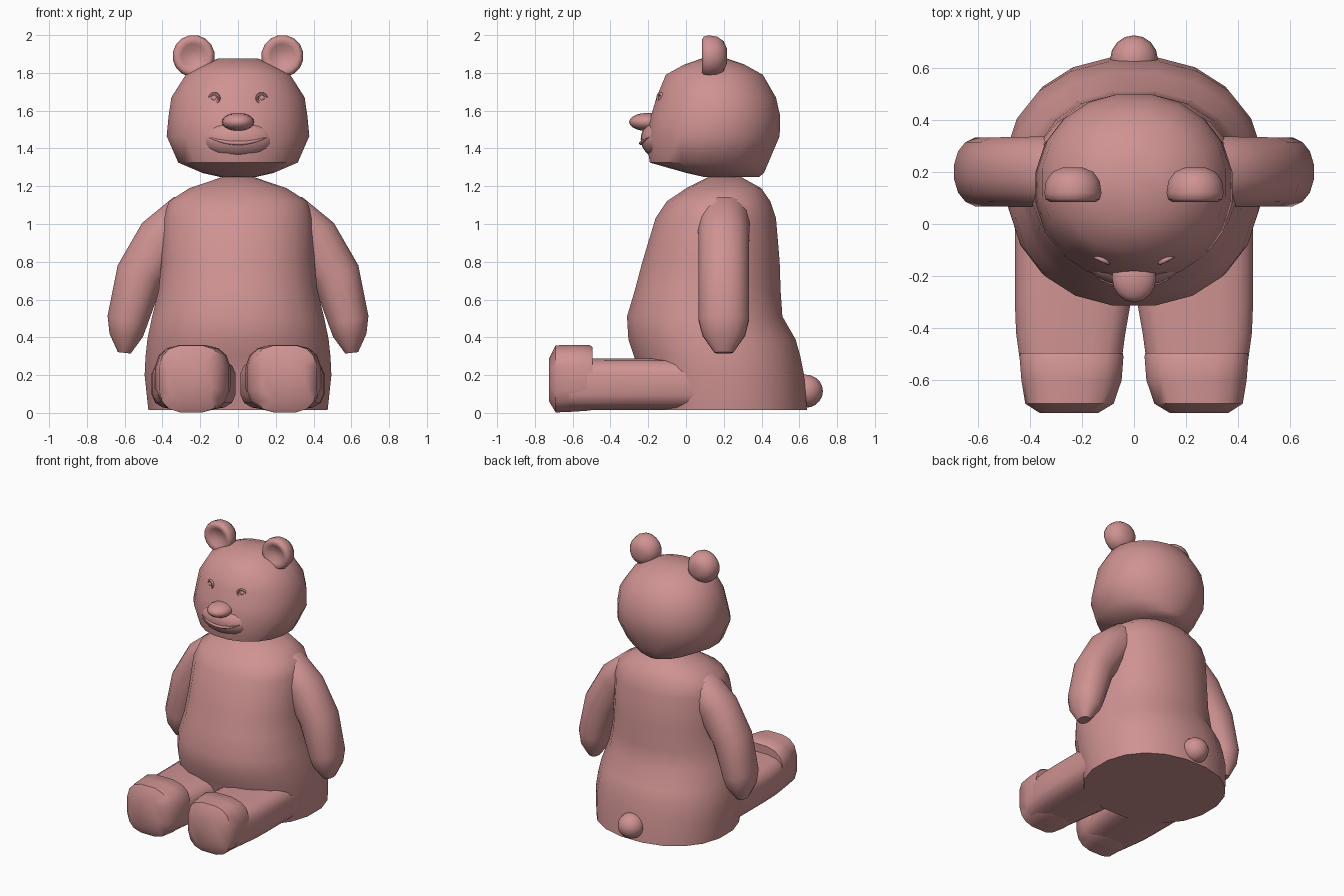
import bpy, bmesh, math
from mathutils import Vector, Matrix

if "Cube" in bpy.data.objects:
    bpy.data.objects.remove(bpy.data.objects["Cube"])

fur = bpy.data.materials.new("pink_fur")
fur.diffuse_color = (0.62, 0.29, 0.285, 1)
fur.use_nodes = True
fur.node_tree.nodes["Principled BSDF"].inputs["Base Color"].default_value = fur.diffuse_color


def finish(name, bm, angle=50):
    """Turn a bmesh into a smooth shaded object."""
    bmesh.ops.recalc_face_normals(bm, faces=bm.faces)
    me = bpy.data.meshes.new(name)
    bm.to_mesh(me)
    bm.free()
    me.materials.append(fur)
    me.shade_smooth()
    me.set_sharp_from_angle(angle=math.radians(angle))
    ob = bpy.data.objects.new(name, me)
    bpy.context.collection.objects.link(ob)
    return ob


def ring(c, u, v, ru, rv, n=16, p=2.0):
    """Superellipse section around c, spanned by the axes u and v."""
    pts = []
    for i in range(n):
        a = 2 * math.pi * (i + 0.5) / n
        ca, sa = math.cos(a), math.sin(a)
        x = math.copysign(abs(ca) ** (2 / p), ca) * ru
        y = math.copysign(abs(sa) ** (2 / p), sa) * rv
        pts.append(Vector(c) + Vector(u) * x + Vector(v) * y)
    return pts


def loft(name, rings, angle=50):
    """Skin a list of rings and cap both ends."""
    bm = bmesh.new()
    rows = [[bm.verts.new(p) for p in r] for r in rings]
    n = len(rows[0])
    for a, b in zip(rows, rows[1:]):
        for i in range(n):
            j = (i + 1) % n
            bm.faces.new((a[i], a[j], b[j], b[i]))
    bm.faces.new(rows[0])
    bm.faces.new(rows[-1])
    return finish(name, bm, angle)


def ellipsoid(name, c, r, seg=16, rows=10):
    bm = bmesh.new()
    bmesh.ops.create_uvsphere(bm, u_segments=seg, v_segments=rows, radius=1,
                              matrix=Matrix.Translation(c) @ Matrix.Diagonal((*r, 1)))
    return finish(name, bm)


def upright(name, sections, p):
    """Loft from (z, half width, front y, back y)."""
    loft(name, [ring((0, (f + b) / 2, z), (1, 0, 0), (0, 1, 0), w, (b - f) / 2, 20, p)
                for z, w, f, b in sections])


X, Y, Z = (1, 0, 0), (0, 1, 0), (0, 0, 1)

# Torso and head
upright("torso", [(0.015, .48, -.22, .645), (.2, .50, -.25, .63), (.30, .495, -.28, .61),
                  (.39, .485, -.31, .585), (.51, .46, -.317, .515), (.65, .425, -.275, .505),
                  (.8, .41, -.235, .5), (1.03, .40, -.165, .48), (1.12, .37, -.105, .45),
                  (1.19, .26, .0, .40), (1.25, .08, .12, .29)], 2.2)
upright("head", [(1.25, .10, .09, .39), (1.27, .19, .0, .415), (1.325, .32, -.195, .44),
                 (1.465, .382, -.22, .5), (1.57, .372, -.19, .503), (1.67, .357, -.16, .48),
                 (1.79, .28, -.11, .41), (1.845, .18, -.01, .31), (1.875, .11, .08, .22)], 2.1)

# Muzzle, nose and tail
MC, MR = (0, -.12, 1.45), (.20, .12, .11)
ellipsoid("muzzle", MC, MR, 24, 14)
ellipsoid("nose", (0, -.205, 1.54), (.085, .096, .048))
ellipsoid("tail", (0, .632, .115), (.092, .093, .088))

# Mouth: thin curved lip following the muzzle
lip = []
for i in range(13):
    x = -.15 + .3 * i / 12
    z = 1.428 + .03 * (x / .15) ** 2
    y = MC[1] - MR[1] * math.sqrt(1 - (x / MR[0]) ** 2 - ((z - MC[2]) / MR[2]) ** 2)
    r = .003 + .008 * (1 - (x / .15) ** 2)
    lip.append(ring((x, y, z), Y, Z, r, r, 8))
loft("mouth", lip)

ARM = [(.12, 1.07, .10, .10), (.28, 1.03, .13, .14), (.40, .92, .14, .137),
       (.52, .73, .13, .135), (.585, .49, .11, .135), (.592, .41, .09, .115), (.602, .318, .035, .05)]
LEG = [(.15, .235, .225, .29), (-.3, .235, .225, .29), (-.42, .243, .212, .29),
       (-.52, .243, .198, .29), (-.62, .245, .18, .29)]
FOOT = [(-.495, .24, .200, .015, .35), (-.51, .24, .202, .01, .362), (-.60, .24, .195, .004, .362),
        (-.69, .248, .172, .0, .36), (-.725, .25, .115, .06, .29)]
EAR = [(.217, .04), (.2, .08), (.165, .105), (.12, .112), (.095, .106), (.085, .09),
       (.095, .065), (.115, .03)]

for s, side in ((-1, "left"), (1, "right")):
    # Arm: sections square to the path
    rows = []
    for i, (x, z, r, d) in enumerate(ARM):
        a, b = ARM[max(i - 1, 0)], ARM[min(i + 1, len(ARM) - 1)]
        t = Vector((b[0] - a[0], 0, b[1] - a[1])).normalized()
        rows.append(ring((s * x, .2, z), (-t.z * s, 0, t.x), Y, r, d, 16, 2.2))
    loft(side + "_arm", rows)
    # Leg with upturned foot
    loft(side + "_leg", [ring((s * x, y, (.015 + t) / 2), X, Z, w, (t - .015) / 2, 16, 3.6)
                         for y, x, w, t in LEG])
    loft(side + "_foot", [ring((s * x, y, (lo + hi) / 2), X, Z, w, (hi - lo) / 2, 16, 3.0)
                          for y, x, w, lo, hi in FOOT])
    # Ear: rounded back, hollow front
    loft(side + "_ear", [ring((s * .235, y, 1.889), X, Z, r, r, 16) for y, r in EAR], 75)
    # Eye: ball in a raised lid
    ellipsoid(side + "_eye", (s * .125, -.128, 1.665), (.018, .018, .018), 12, 8)
    lid = []
    for k in range(17):
        a = 2 * math.pi * k / 16
        o = (s * math.cos(a), 0, math.sin(a))
        c = Vector((s * .125, -.136 + .012 * math.cos(a), 1.665)) + Vector(o) * .025
        lid.append(ring(c, o, Y, .008, .01, 8))
    loft(side + "_eyelid", lid)
